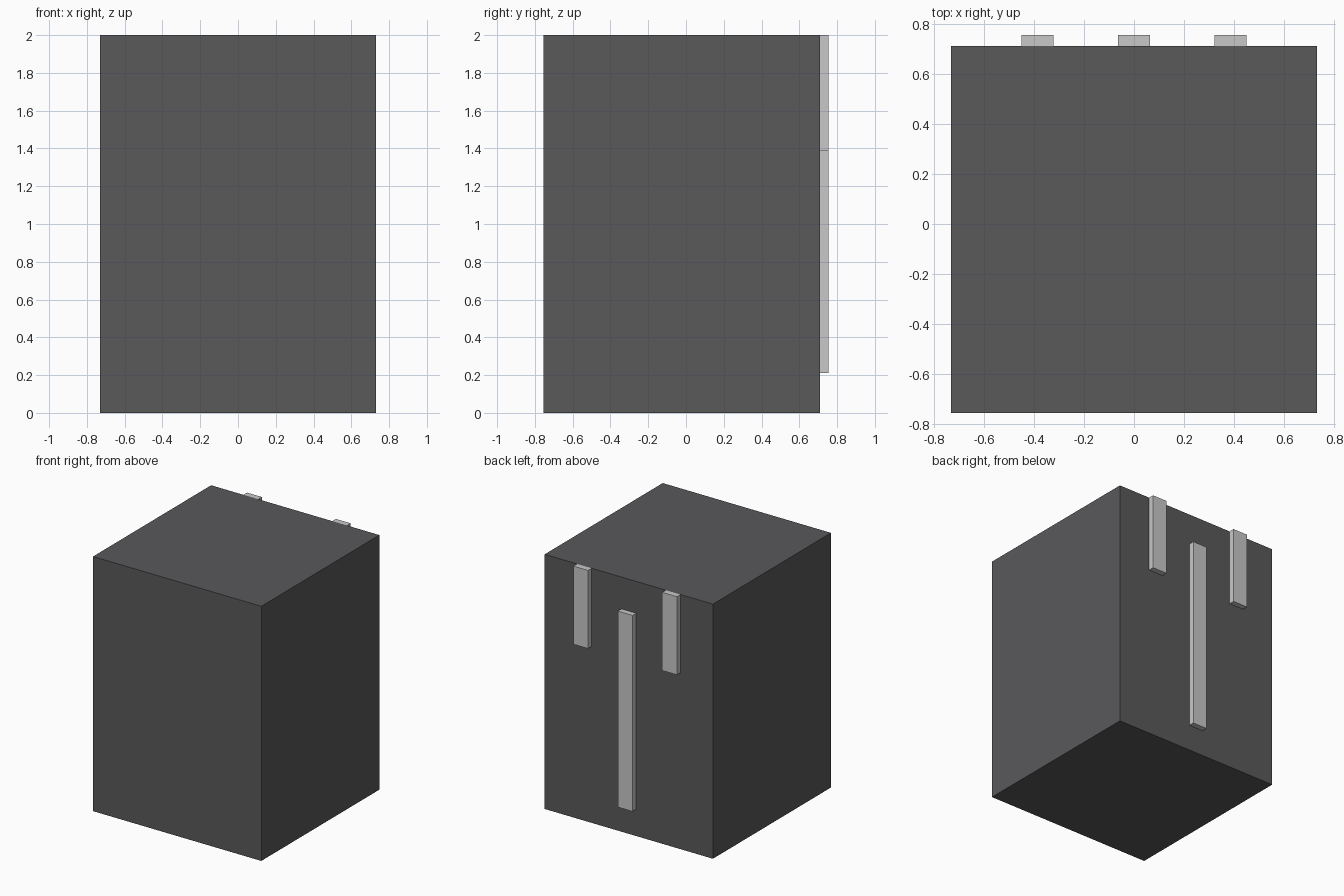
import bpy

cube = bpy.data.objects.get("Cube")
if cube:
    bpy.data.objects.remove(cube, do_unlink=True)


def make_material(name, color):
    mat = bpy.data.materials.new(name)
    mat.use_nodes = True
    mat.diffuse_color = color
    mat.node_tree.nodes["Principled BSDF"].inputs["Base Color"].default_value = color
    return mat


def box(name, low, high, mat):
    """Box between two opposite corners."""
    center = [(a + b) / 2 for a, b in zip(low, high)]
    size = [b - a for a, b in zip(low, high)]
    bpy.ops.mesh.primitive_cube_add(size=1, location=center)
    obj = bpy.context.object
    obj.name = name
    obj.scale = size
    bpy.ops.object.transform_apply(location=False, rotation=False, scale=True)
    obj.data.materials.append(mat)
    return obj


dark_grey = make_material("dark grey", (0.1, 0.1, 0.105, 1))
light_grey = make_material("light grey", (0.58, 0.58, 0.59, 1))

HALF_WIDTH = 0.731
BACK = 0.71
OUTER = 0.755
STRIP_HALF = 0.064

# Main block
box("body", (-HALF_WIDTH, -OUTER, 0), (HALF_WIDTH, BACK, 2), dark_grey)

# Raised strips on the back: two short ones at the top, one long in the middle
for name, x, bottom, top in (("left_strip", 0.386, 1.386, 2),
                             ("right_strip", -0.386, 1.386, 2),
                             ("middle_strip", 0, 0.21, 1.75)):
    box(name, (x - STRIP_HALF, BACK, bottom), (x + STRIP_HALF, OUTER, top), light_grey)
